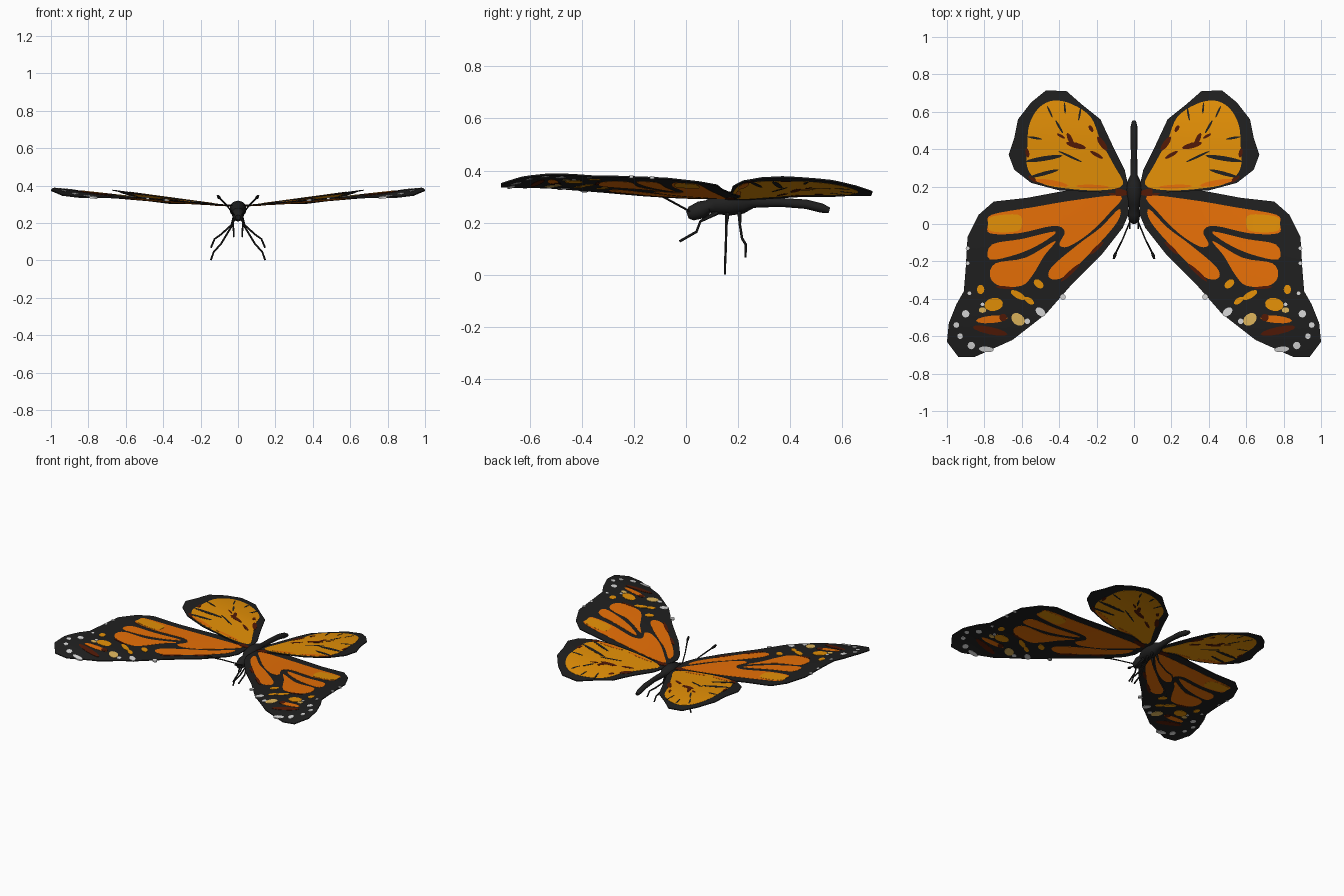
import bpy
import bmesh
import math
from mathutils import Vector

cube = bpy.data.objects.get("Cube")
if cube:
    bpy.data.objects.remove(cube, do_unlink=True)


def make_material(name, rgb):
    material = bpy.data.materials.new(name)
    material.use_nodes = True
    color = (*rgb, 1)
    material.diffuse_color = color
    shader = next(n for n in material.node_tree.nodes if n.type == 'BSDF_PRINCIPLED')
    shader.inputs["Base Color"].default_value = color
    shader.inputs["Roughness"].default_value = 0.8
    return material


black = make_material("soft_black", (0.014, 0.014, 0.014))
orange = make_material("deep_orange", (0.8, 0.16, 0.002))
amber = make_material("amber", (0.78, 0.28, 0.002))
rust = make_material("dark_rust", (0.085, 0.01, 0.002))
cream = make_material("cream_yellow", (0.76, 0.48, 0.11))
white = make_material("off_white", (0.7, 0.7, 0.7))


def add_object(name, bm, material, mirror=False):
    bmesh.ops.recalc_face_normals(bm, faces=bm.faces)
    mesh = bpy.data.meshes.new(name)
    bm.to_mesh(mesh)
    bm.free()
    mesh.materials.append(material)
    obj = bpy.data.objects.new(name, mesh)
    bpy.context.collection.objects.link(obj)
    if mirror:
        modifier = obj.modifiers.new("Mirror", 'MIRROR')
        modifier.use_mirror_merge = False
    bpy.ops.object.select_all(action='DESELECT')
    obj.select_set(True)
    bpy.context.view_layer.objects.active = obj
    bpy.ops.object.shade_smooth_by_angle(angle=math.radians(40))
    return obj


# Height of each wing surface over the plan
def forewing_height(x, y):
    lift = 0.292 + 0.07 * x + 0.028 * x * x
    return lift - 0.5 * max(0, -y - 0.45) ** 2 - 0.1 * x * max(0, y + 0.35) ** 2


def hindwing_height(x, y):
    return 0.285 + 0.135 * x - 0.3 * max(0, y - 0.4) ** 2


# Outlines are in hundredths of a unit
def rounded(points, steps=4):
    """Closed smooth outline through a few points."""
    pts = [Vector(p) for p in points]
    n = len(pts)
    result = []
    for i in range(n):
        a, b, c, d = (pts[(i + k - 1) % n] for k in range(4))
        for s in range(steps):
            t = s / steps
            result.append(b + (c - a) * t / 2 + (2 * a - 5 * b + 4 * c - d) * t * t / 2
                          + (3 * b - a - 3 * c + d) * t ** 3 / 2)
    return result


def spot(x, y, length, width=None, angle=0):
    """Oval outline, turned by an angle in degrees."""
    width = width or length
    turn = math.radians(angle)
    result = []
    for i in range(12):
        t = math.tau * i / 12
        u, v = length / 2 * math.cos(t), width / 2 * math.sin(t)
        result.append((x + u * math.cos(turn) - v * math.sin(turn),
                       y + u * math.sin(turn) + v * math.cos(turn)))
    return result


def wing_layer(name, outlines, height, thickness, material):
    """Thin sheets that follow the wing surface, mirrored to both sides."""
    bm = bmesh.new()
    for outline in outlines:
        bm.faces.new([bm.verts.new((p[0] / 100, p[1] / 100, 0)) for p in outline])
    bmesh.ops.triangulate(bm, faces=bm.faces)
    for axis in (Vector((1, 0, 0)), Vector((0, 1, 0))):
        for i in range(-15, 21):
            bmesh.ops.bisect_plane(bm, geom=bm.verts[:] + bm.edges[:] + bm.faces[:],
                                   plane_co=axis * i * 0.05, plane_no=axis)
    for v in bm.verts:
        v.co.z = height(v.co.x, v.co.y) - thickness / 2
    top = bmesh.ops.extrude_face_region(bm, geom=bm.faces[:])["geom"]
    for v in top:
        if isinstance(v, bmesh.types.BMVert):
            v.co.z += thickness
    add_object(name, bm, material, mirror=True)


BASE, CELLS, MARKS = 0.006, 0.008, 0.0097

# Forewings
wing_layer("forewings", [[
    (3, 18), (19, 21), (41, 17), (57, 14), (75, 12), (83, 5), (89, -7), (90, -24),
    (91, -36), (95, -43), (99, -53), (100, -63), (94, -71), (85, -71), (65, -62),
    (47, -48), (33, -32), (17, -16), (6, -2), (3, 5)]], forewing_height, BASE, black)

cells = [
    [(7, 15), (30, 13), (54, 9), (76, 5), (78, 0), (77, -5), (62, -5), (43, -1),
     (37, -4), (40, -11), (35, -12), (24, -5), (13, 6)],
    [(42, -4), (60, -8), (76, -11), (77, -19), (62, -16), (49, -10)],
    [(42, -9), (58, -18), (74, -21), (77, -28), (72, -33), (60, -33), (54, -27), (48, -17)],
    [(8, 8), (18, -2), (30, -11), (44, -23), (45, -29), (37, -28), (22, -14), (9, 1)],
]
wing_layer("forewing_orange_cells", [rounded(c) for c in cells]
           + [spot(76, -51, 17, 4, -5)], forewing_height, CELLS, orange)
patch = [(62, 5), (76, 4), (78, 0), (76, -4), (63, -4), (60, 0)]
wing_layer("forewing_amber_spots",
           [rounded(patch), spot(75, -43, 10, 7, -10), spot(62, -38, 9, 3.5, 30),
            spot(51, -32, 6, 4, 40), spot(82, -35, 4, 5), spot(56, -41, 6, 3, 35)],
           forewing_height, MARKS, amber)
wing_layer("forewing_rust_streaks",
           [spot(77, -57, 19, 4, 12), spot(9, 17, 12, 4, 5), spot(34, -26, 14, 2, -43),
            spot(20, -13, 10, 2, -43), spot(70, -50, 4, 4), spot(69, -34, 10, 1.5, 5)],
           forewing_height, MARKS, rust)
wing_layer("forewing_cream_spots", [spot(62, -51, 8, 6, 40), spot(81, -46, 4, 3)],
           forewing_height, MARKS, cream)
dots = [(89, -13, 2), (89, -21, 2), (88, -37, 2), (90, -48, 4), (95, -54, 3), (93, -60, 3),
        (87, -65, 4), (38, -39, 3), (81, -43, 2), (57, -52, 3)]
wing_layer("forewing_white_dots", [spot(*d) for d in dots]
           + [spot(50, -47, 6, 4, 40), spot(79, -67, 8, 3, 5)],
           forewing_height, MARKS, white)

# Hindwings
wing_layer("hindwings", [[
    (3, 20), (5, 29), (11, 41), (18, 56), (28, 64), (36, 71), (47, 71.5), (55, 65),
    (62, 56), (64, 46), (67, 37), (64, 29), (55, 22), (40, 18), (19, 17), (4, 16)]],
    hindwing_height, BASE, black)
wing_layer("hindwing_amber_field", [rounded([
    (6, 21), (11, 32), (18, 45), (23, 57), (33, 64), (43, 66), (51, 62), (56, 53),
    (57, 42), (57, 30), (50, 22), (36, 19), (18, 18)])], hindwing_height, CELLS, amber)
wing_layer("hindwing_orange_edge", [spot(44, 22, 18, 3, 10), spot(22, 20, 18, 2, 2)],
           hindwing_height, MARKS, orange)
wing_layer("hindwing_black_veins",
           [spot(48, 35, 20, 2.5, -9), spot(34, 36, 14, 1.2, 25), spot(48, 27, 16, 2, -15),
            spot(53, 46, 8, 1.2, 10), spot(40, 52, 8, 1.2, 60), spot(45, 60, 7, 1, 65),
            spot(29, 59, 8, 1, 100), spot(37, 62, 6, 1, 85)],
           hindwing_height, MARKS, black)
wing_layer("hindwing_rust_marks",
           [spot(31, 42, 11, 3, 15), spot(34, 45, 8, 2.5, 65), spot(17, 43, 9, 3, 55),
            spot(20, 37, 8, 2, 30), spot(23, 51, 4, 2, 60), spot(39, 47, 5, 1.5, 30),
            spot(57, 38, 5, 2, 80), spot(54, 24, 6, 2, 35)],
           hindwing_height, MARKS, rust)


# Round tubes for the body, legs and antennae
def tube(name, stations, sides=8, mirror=False):
    """Loft circles through (x, y, z, radius) stations."""
    bm = bmesh.new()
    centers = [Vector(s[:3]) for s in stations]
    rings = []
    for i, (center, station) in enumerate(zip(centers, stations)):
        along = centers[min(i + 1, len(centers) - 1)] - centers[max(i - 1, 0)]
        turn = along.to_track_quat('Z', 'X')
        rings.append([])
        for k in range(sides):
            t = math.tau * k / sides
            offset = turn @ Vector((math.cos(t), math.sin(t), 0))
            rings[-1].append(bm.verts.new(center + offset * station[3]))
    for low, high in zip(rings, rings[1:]):
        for k in range(sides):
            j = (k + 1) % sides
            bm.faces.new((low[k], low[j], high[j], high[k]))
    bm.faces.new(rings[0])
    bm.faces.new(rings[-1])
    add_object(name, bm, black, mirror)


profile = [(.005, .23, .014), (.02, .235, .028), (.06, .25, .034), (.085, .262, .025),
           (.11, .27, .038), (.17, .274, .046), (.22, .275, .04), (.26, .277, .02),
           (.36, .278, .017), (.46, .271, .018), (.52, .256, .018), (.55, .247, .011)]
tube("body", [(0, *p) for p in profile], sides=12)

tube("antennae", [(.015, .03, .235, .004), (.06, -.08, .295, .004), (.095, -.15, .33, .005),
                  (.102, -.165, .337, .009), (.108, -.185, .346, .006)], mirror=True)

leg_paths = {
    "front_legs": [(.015, .12, .24), (.026, .055, .205), (.024, .04, .165),
                   (.022, -.025, .128)],
    "middle_legs": [(.015, .16, .25), (.03, .155, .19), (.09, .152, .09), (.13, .15, .045),
                    (.145, .15, .002)],
    "hind_legs": [(.015, .205, .25), (.035, .207, .19), (.09, .215, .14), (.125, .23, .115),
                  (.145, .228, .068)],
}
for name, path in leg_paths.items():
    tube(name, [(*p, 0.01 if i == 0 else 0.005) for i, p in enumerate(path)],
         sides=6, mirror=True)
